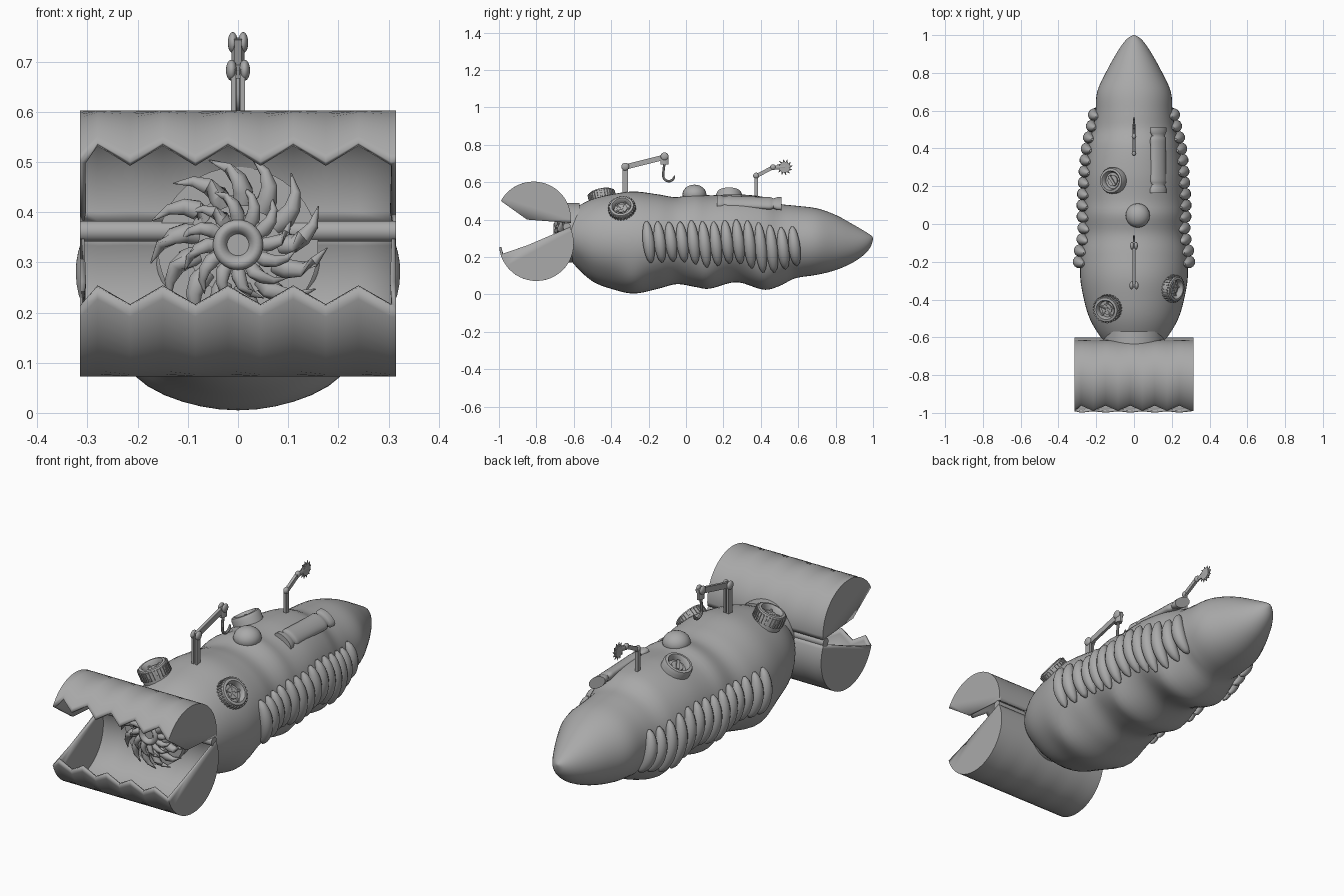
import bpy, bmesh
from math import sin, cos, pi, radians, exp
from mathutils import Vector, Matrix

if "Cube" in bpy.data.objects:
    bpy.data.objects.remove(bpy.data.objects["Cube"])

metal = bpy.data.materials.new("plain grey")
GREY = (0.4, 0.4, 0.4, 1)
metal.use_nodes = True
metal.diffuse_color = GREY
metal.node_tree.nodes["Principled BSDF"].inputs["Base Color"].default_value = GREY


def finish(name, bm, angle=40):
    bmesh.ops.recalc_face_normals(bm, faces=bm.faces)
    me = bpy.data.meshes.new(name)
    bm.to_mesh(me)
    bm.free()
    ob = bpy.data.objects.new(name, me)
    bpy.context.collection.objects.link(ob)
    me.materials.append(metal)
    bpy.ops.object.select_all(action='DESELECT')
    ob.select_set(True)
    bpy.context.view_layer.objects.active = ob
    bpy.ops.object.shade_smooth_by_angle(angle=radians(angle))
    return ob


def loft(bm, rings, cap=True):
    rows = [[bm.verts.new(p) for p in r] for r in rings]
    n = len(rows[0])
    for a, b in zip(rows, rows[1:]):
        for i in range(n):
            bm.faces.new((a[i], a[(i + 1) % n], b[(i + 1) % n], b[i]))
    if cap:
        bm.faces.new(rows[0])
        bm.faces.new(rows[-1])


def tube(bm, pts, radii, sides=8, flat=1.0):
    """Tapered tube along a path; flat squashes it along one side axis."""
    pts = [Vector(p) for p in pts]
    rings = []
    for i, (p, r) in enumerate(zip(pts, radii)):
        t = (pts[min(i + 1, len(pts) - 1)] - pts[max(i - 1, 0)]).normalized()
        ref = Vector((1, 0, 0)) if abs(t.x) < 0.8 else Vector((0, 1, 0))
        u = t.cross(ref).normalized()
        v = t.cross(u)
        rings.append([p + u * r * cos(2 * pi * k / sides + pi / sides) +
                      v * r * flat * sin(2 * pi * k / sides + pi / sides) for k in range(sides)])
    loft(bm, rings)


def rod(bm, a, b, r, sides=16, flat=1.0):
    tube(bm, (a, b), (r, r), sides, flat)


def ball(bm, pos, size):
    m = Matrix.Translation(pos) @ Matrix.Diagonal((*size, 1))
    bmesh.ops.create_uvsphere(bm, u_segments=20, v_segments=12, radius=1, matrix=m)


# Body: stations of y, half width, bottom, top
STATIONS = [(-.63, .15, .20, .43), (-.58, .19, .14, .47), (-.5, .235, .07, .51), (-.4, .265, .03, .535),
            (-.28, .285, .005, .55), (-.15, .28, .03, .535), (-.05, .26, .055, .52), (.05, .265, .04, .54),
            (.12, .265, .03, .53), (.27, .255, .065, .535), (.42, .24, .025, .52), (.5, .22, .045, .485),
            (.58, .205, .085, .475), (.7, .195, .105, .46), (.8, .15, .13, .425), (.9, .095, .175, .37),
            (.96, .055, .22, .335), (.99, .025, .26, .315), (1, .004, .295, .303)]


def body_at(y):
    i = max(k for k in range(len(STATIONS) - 1) if STATIONS[k][0] <= y or k == 0)
    p = [STATIONS[min(max(i + d, 0), len(STATIONS) - 1)] for d in (-1, 0, 1, 2)]
    span = p[2][0] - p[1][0]
    t = (y - p[1][0]) / span
    out = []
    for c in (1, 2, 3):
        m0 = span * (p[2][c] - p[0][c]) / (p[2][0] - p[0][0])
        m1 = span * (p[3][c] - p[1][c]) / (p[3][0] - p[1][0])
        out.append((2*t**3 - 3*t*t + 1) * p[1][c] + (t**3 - 2*t*t + t) * m0
                   + (3*t*t - 2*t**3) * p[2][c] + (t**3 - t*t) * m1)
    return out


def skin(y, a, grow=0.0):
    w, lo, hi = body_at(y)
    swell = sum(exp(-((y - c) / .075) ** 2) for c in (-.28, .11, .42)) - .4
    around = exp(-((abs(abs(a) - pi / 2) - .75) / .35) ** 2) if sin(a) < 0 else 0
    k = 1 + .07 * swell * around * (y < .6)
    return Vector(((w * k + grow) * cos(a), y, (lo + hi) / 2 + ((hi - lo) / 2 * k + grow) * sin(a)))


bm = bmesh.new()
ys = [-.63 + 1.57 * i / 70 for i in range(71)] + [.955, .97, .98, .99, .996, 1]
loft(bm, [[skin(y, 2 * pi * k / 48 - pi) for k in range(48)] for y in ys])
finish("body", bm, 60)

bm = bmesh.new()
rod(bm, (0, -.57, .33), (0, -.65, .33), .16, 48)
finish("front_plate", bm)

# Side ribs: tapered crescents hugging the flanks
for side, label in ((1, "left"), (-1, "right")):
    bm = bmesh.new()
    for i in range(14):
        y = -.2 + i * .06
        path = []
        for j in range(13):
            s = j / 12
            p = skin(min(y + .025 * (s - .5), .62), .42 - s * (.85 + .02 * i), .008)
            path.append((p.x * side, p.y, p.z))
        tube(bm, path, [.006 + .026 * sin(pi * j / 12) ** .6 for j in range(13)], 12)
    finish(label + "_ribs", bm, 60)


# Jaws: toothed half-drum shells with end plates
def jaw(name, cy, cz, tip, notch, back, hinge):
    r, half, steps = .2, .315, 28
    cols = [(-half, tip)] + [(-.28 + .065 * k, notch if k % 2 == 0 else tip) for k in range(10)] + [(half, tip)]
    bm = bmesh.new()
    rows = []
    for x, a0 in cols:
        angles = [radians(a0 + (back - a0) * j / steps) for j in range(steps + 1)]
        rows.append([bm.verts.new((x, cy + r * cos(a), cz + r * sin(a))) for a in angles])
    for a, b in zip(rows, rows[1:]):
        for j in range(steps):
            bm.faces.new((a[j], a[j + 1], b[j + 1], b[j]))
    for row in (rows[0], rows[-1]):
        bm.faces.new(row + [bm.verts.new((row[0].co.x, *hinge))])
    ob = finish(name, bm, 35)
    mod = ob.modifiers.new("thickness", 'SOLIDIFY')
    mod.thickness, mod.offset = .012, -1


jaw("upper_jaw", -.815, .403, 151, 137, -6, (-.85, .40))
jaw("lower_jaw", -.80, .272, 197, 186, 386, (-.85, .262))

bm = bmesh.new()
rod(bm, (-.315, -.637, .362), (.315, -.637, .362), .021)
finish("jaw_hinge_bar", bm)

# Grinder: two layers of hooked blades round a ring hub
bm = bmesh.new()
for n, inner, outer, y, thick in ((13, .085, .178, -.66, .022), (12, .045, .118, -.68, .016)):
    rod(bm, (0, y - .012, .335), (0, y + .015, .335), inner + .015, 32)
    for i in range(n):
        path = []
        for j in range(5):
            s = j / 4
            a = 2 * pi * i / n + .45 * s * s
            rad = inner + (outer - inner) * s
            path.append((rad * cos(a), y - .012 * sin(pi * s), .335 + rad * sin(a)))
        tube(bm, path, [thick * f for f in (1, .95, .8, .5, .05)], 8)
finish("grinder_blades", bm, 50)

bm = bmesh.new()
profile = [(.05, -.67), (.05, -.7), (.043, -.708), (.034, -.708), (.022, -.695), (.02, -.67)]
loft(bm, [[(r * cos(2*pi*k/32), y, .335 + r * sin(2*pi*k/32)) for k in range(32)] for r, y in profile])
finish("grinder_hub", bm, 60)


# Round ports with treaded rims and slotted dials
def port(name, pos, normal, tread):
    place = Matrix.Translation(pos) @ Vector(normal).to_track_quat('Z', 'Y').to_matrix().to_4x4()
    bm = bmesh.new()
    rim = [(.068, -.05), (.07, .01), (.064, .024), (.052, .026), (.046, .018), (.043, -.004), (.002, -.004)]
    loft(bm, [[(r * cos(2*pi*k/32), r * sin(2*pi*k/32), z) for k in range(32)] for r, z in rim])
    rod(bm, (0, 0, -.01), (0, 0, .006), .028, 24)
    if tread:
        for i in range(28):
            turn = Matrix.Rotation(2 * pi * i / 28, 4, 'Z')
            size = Matrix.Diagonal((.008, .008, .045, 1))
            bmesh.ops.create_cube(bm, matrix=turn @ Matrix.Translation((.07, 0, -.005)) @ size)
        for i in range(5):
            a = 2 * pi * i / 5
            rod(bm, (0, 0, .002), (.045 * cos(a), .045 * sin(a), .002), .006, 6)
    else:
        bmesh.ops.create_cube(bm, matrix=Matrix.Rotation(.6, 4, 'Z') @ Matrix.Diagonal((.06, .014, .03, 1)))
    bm.transform(place)
    finish(name, bm)


port("front_right_port", (-.143, -.45, .525), (-.35, -.2, 1), True)
port("front_left_port", (.208, -.342, .458), (.9, -.15, .7), True)
port("rear_right_port", (-.112, .23, .522), (-.5, 0, 1), False)

bm = bmesh.new()
ball(bm, (.02, .045, .535), (.064, .064, .052))
finish("top_dome", bm, 60)

# Bedroll: a flattened roll with tied, flared ends
bm = bmesh.new()
rings = []
for s in range(33):
    t = s / 32
    grip = .22 * sum(exp(-((t - c) / .03) ** 2) for c in (.12, .88)) + .08 * sin(pi * t)
    w, h = .05 * (1 - grip), .026 * (1 - grip)
    ring = []
    for k in range(20):
        a = 2 * pi * k / 20
        u, v = w * cos(a), h * sin(a)
        ring.append((.128 + u * .85 + v * .5, .165 + .345 * t, .497 - u * .55 + v * .85 - .012 * t))
    rings.append(ring)
loft(bm, rings)
finish("bedroll", bm, 50)

# Crane with hook
bm = bmesh.new()
for x in (-.009, .009):
    rod(bm, (x, -.325, .51), (x, -.325, .685), .021, 4, .35)
rod(bm, (0, -.33, .68), (0, -.11, .735), .02, 4, .5)
for x in (-.013, .013):
    ball(bm, (x, -.325, .683), (.011, .021, .021))
    ball(bm, (x * .8, -.115, .738), (.01, .021, .021))
rod(bm, (0, -.115, .745), (0, -.115, .695), .024, 8, .6)
hook = [(0, -.115, .70), (0, -.12, .665)]
hook += [(0, -.092 - .03 * cos(a), .635 - .03 * sin(a)) for a in (pi * k / 9 for k in range(10))]
tube(bm, hook, [.007] * 10 + [.006, .003], 8)
finish("hook_crane", bm)

# Small arm with saw wheel
bm = bmesh.new()
rod(bm, (0, .375, .5), (0, .375, .64), .014, 4, .7)
rod(bm, (0, .375, .632), (0, .465, .68), .014, 4, .7)
rod(bm, (0, .46, .677), (0, .53, .683), .012, 8, .6)
for y, z in ((.375, .635), (.465, .68)):
    ball(bm, (0, y, z), (.012, .016, .016))
rod(bm, (-.006, .527, .68), (.006, .527, .68), .027, 20)
for i in range(12):
    a = 2 * pi * i / 12
    tube(bm, [(0, .527 + r * cos(a + q), .68 + r * sin(a + q)) for r, q in ((.022, 0), (.043, .2))],
         (.009, .001), 6, .7)
finish("saw_arm", bm)
